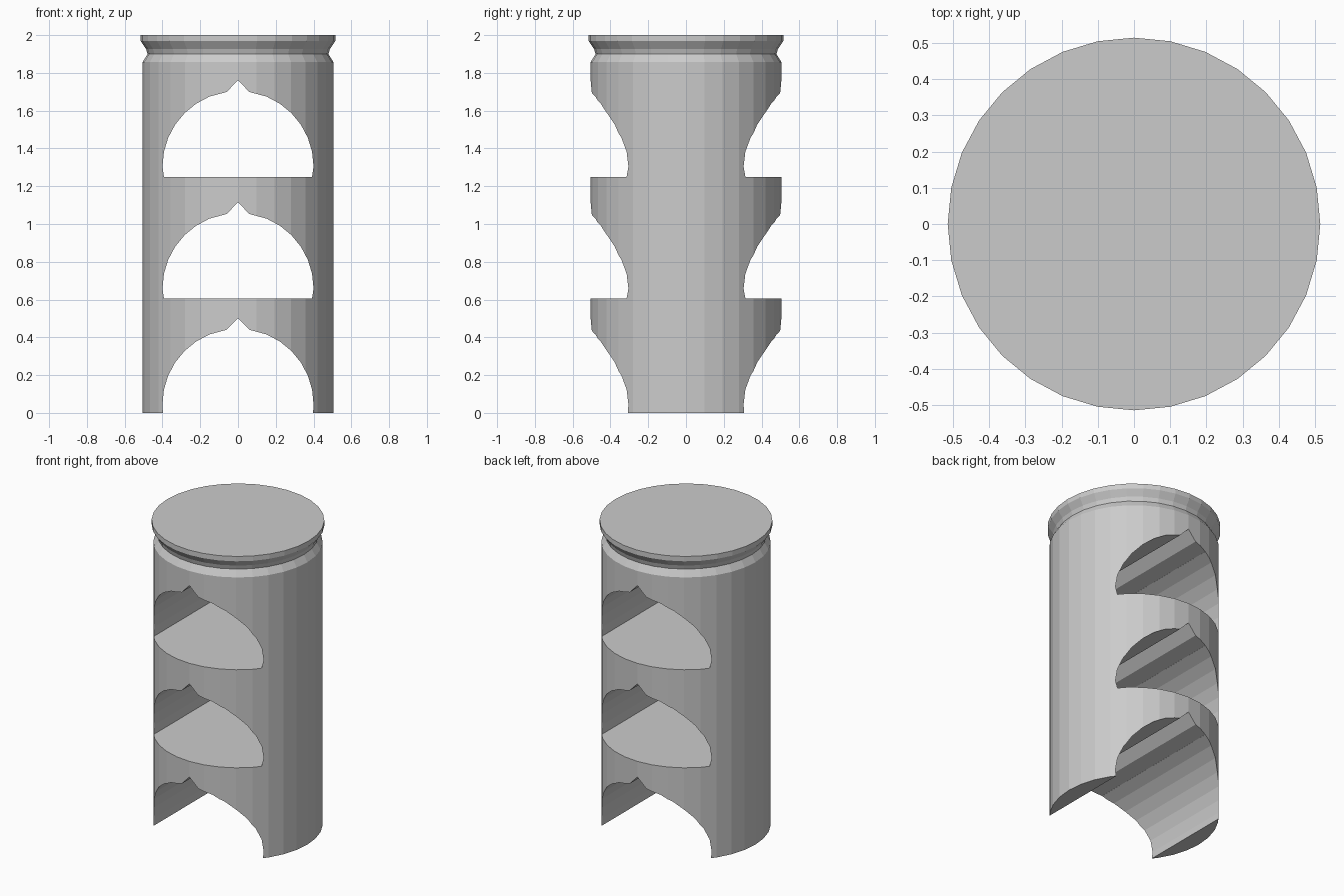
import bpy, bmesh
from math import sin, cos, pi

if "Cube" in bpy.data.objects:
    bpy.data.objects.remove(bpy.data.objects["Cube"])

SIDES = 32


def make_object(name, bm):
    bmesh.ops.recalc_face_normals(bm, faces=bm.faces[:])
    mesh = bpy.data.meshes.new(name)
    bm.to_mesh(mesh)
    bm.free()
    obj = bpy.data.objects.new(name, mesh)
    bpy.context.collection.objects.link(obj)
    return obj


def lathe(name, profile):
    """Closed solid of revolution from (radius, z) points."""
    bm = bmesh.new()
    rings = [[bm.verts.new((r * cos(2 * pi * i / SIDES), r * sin(2 * pi * i / SIDES), z))
              for i in range(SIDES)] for r, z in profile]
    for a, b in zip(rings, rings[1:]):
        for i in range(SIDES):
            j = (i + 1) % SIDES
            bm.faces.new((a[i], a[j], b[j], b[i]))
    bm.faces.new(rings[0][::-1])
    bm.faces.new(rings[-1])
    return make_object(name, bm)


def arch_outline(centre, floor):
    """Pointed-top arch: faceted circle with a small teardrop peak."""
    right = [(0.392, floor)]
    right += [(0.4 * cos(pi * k / 16), centre + 0.4 * sin(pi * k / 16)) for k in range(8)]
    right.pop()
    right += [(0.15 * 1.02, centre + 0.37), (0.06, centre + 0.395)]
    return right + [(0, centre + 0.457)] + [(-x, z) for x, z in reversed(right)]


# Column body with the neck groove and top rim
column = lathe("column", [(0.505, 0), (0.505, 1.857), (0.479, 1.9), (0.487, 1.927),
                          (0.515, 1.968), (0.515, 2.0)])

# Three arched tunnels running front to back
bm = bmesh.new()
for centre, floor in ((0.045, -0.1), (0.658, 0.605), (1.304, 1.25)):
    face = bm.faces.new([bm.verts.new((x, -1, z)) for x, z in arch_outline(centre, floor)])
    ext = bmesh.ops.extrude_face_region(bm, geom=[face], use_keep_orig=True)
    moved = [v for v in ext["geom"] if isinstance(v, bmesh.types.BMVert)]
    bmesh.ops.translate(bm, vec=(0, 2, 0), verts=moved)
cutter = make_object("tunnel_cutter", bm)
cutter.hide_render = True

mod = column.modifiers.new("tunnels", 'BOOLEAN')
mod.operation = 'DIFFERENCE'
mod.solver = 'EXACT'
mod.object = cutter

# Apply the cut and discard the helper
bpy.context.view_layer.objects.active = column
column.select_set(True)
bpy.ops.object.modifier_apply(modifier=mod.name)
bpy.data.objects.remove(cutter)
